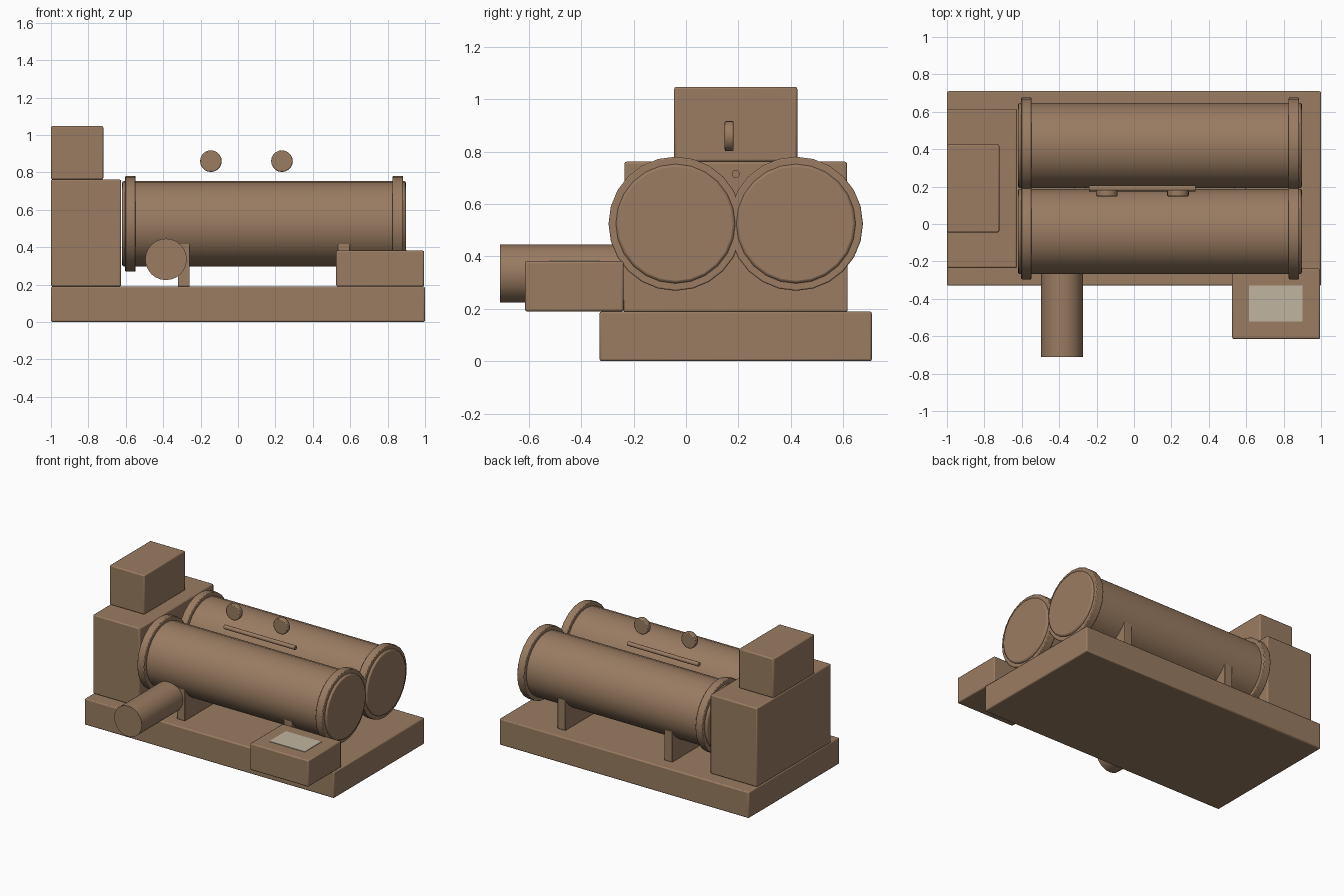
import bpy
import math

if "Cube" in bpy.data.objects:
    bpy.data.objects.remove(bpy.data.objects["Cube"])


def material(name, rgb):
    mat = bpy.data.materials.new(name)
    mat.diffuse_color = (*rgb, 1.0)
    mat.use_nodes = True
    mat.node_tree.nodes["Principled BSDF"].inputs["Base Color"].default_value = mat.diffuse_color
    return mat


BROWN = material("warm brown paint", (0.32, 0.20, 0.12))
BEIGE = material("pale beige panel", (0.53, 0.46, 0.35))


def finish(obj, name, mat, bevel):
    obj.name = name
    obj.data.materials.append(mat)
    if bevel:
        mod = obj.modifiers.new("soft edges", 'BEVEL')
        mod.width = bevel
        mod.segments = 2
        mod.limit_method = 'ANGLE'
        mod.angle_limit = math.radians(40)
    bpy.ops.object.shade_smooth_by_angle(angle=math.radians(35))
    return obj


def box(name, x, y, z, mat=BROWN, bevel=0.008):
    """Box given by its (min, max) range on each axis."""
    bpy.ops.mesh.primitive_cube_add(size=1)
    obj = bpy.context.object
    obj.location = [(a + b) / 2 for a, b in (x, y, z)]
    obj.scale = [b - a for a, b in (x, y, z)]
    bpy.ops.object.transform_apply(location=False, rotation=False, scale=True)
    return finish(obj, name, mat, bevel)


def cylinder(name, axis, span, centre, radius, sides=24, bevel=0.0):
    """Cylinder along x or y; centre holds the two remaining coordinates."""
    mid = (span[0] + span[1]) / 2
    if axis == 'x':
        loc, rot = (mid, *centre), (0, math.pi / 2, 0)
    else:
        loc, rot = (centre[0], mid, centre[1]), (math.pi / 2, 0, 0)
    bpy.ops.mesh.primitive_cylinder_add(
        vertices=sides, radius=radius, depth=span[1] - span[0],
        location=loc, rotation=rot)
    return finish(bpy.context.object, name, BROWN, bevel)


# Base slab
box("base", (-1, 1), (-0.33, 0.71), (0, 0.19))

# Stacked housings at the left end
box("main_housing", (-1, -0.625), (-0.235, 0.615), (0.19, 0.762))
box("top_housing", (-1, -0.72), (-0.045, 0.425), (0.762, 1.048))

# Twin drums with end flanges
for label, y in (("front", -0.04), ("rear", 0.42)):
    cylinder(label + "_drum", 'x', (-0.62, 0.898), (y, 0.525), 0.228, 24, 0.01)
    for end, x in (("left", -0.575), ("right", 0.855)):
        cylinder(f"{label}_{end}_flange", 'x', (x - 0.028, x + 0.028),
                 (y, 0.525), 0.256, 24, 0.005)

# Saddles that carry the drums
for end, x in (("left", -0.29), ("right", 0.567)):
    box(end + "_saddle", (x - 0.032, x + 0.032), (-0.24, 0.617), (0.19, 0.42), bevel=0.004)

# Outlet pipe
cylinder("outlet_pipe", 'y', (-0.71, -0.16), (-0.385, 0.335), 0.111, 24)

# Control box with its pale display plate
box("control_box", (0.525, 0.995), (-0.615, -0.238), (0.19, 0.382))
box("display_plate", (0.615, 0.9), (-0.52, -0.33), (0.378, 0.386), BEIGE, 0)

# Thin rod and dials between the drums
cylinder("gauge_rod", 'x', (-0.24, 0.33), (0.19, 0.715), 0.015, 12)
for label, x in (("left", -0.145), ("right", 0.235)):
    cylinder(label + "_dial", 'y', (0.148, 0.182), (x, 0.86), 0.058, 20, 0.006)
